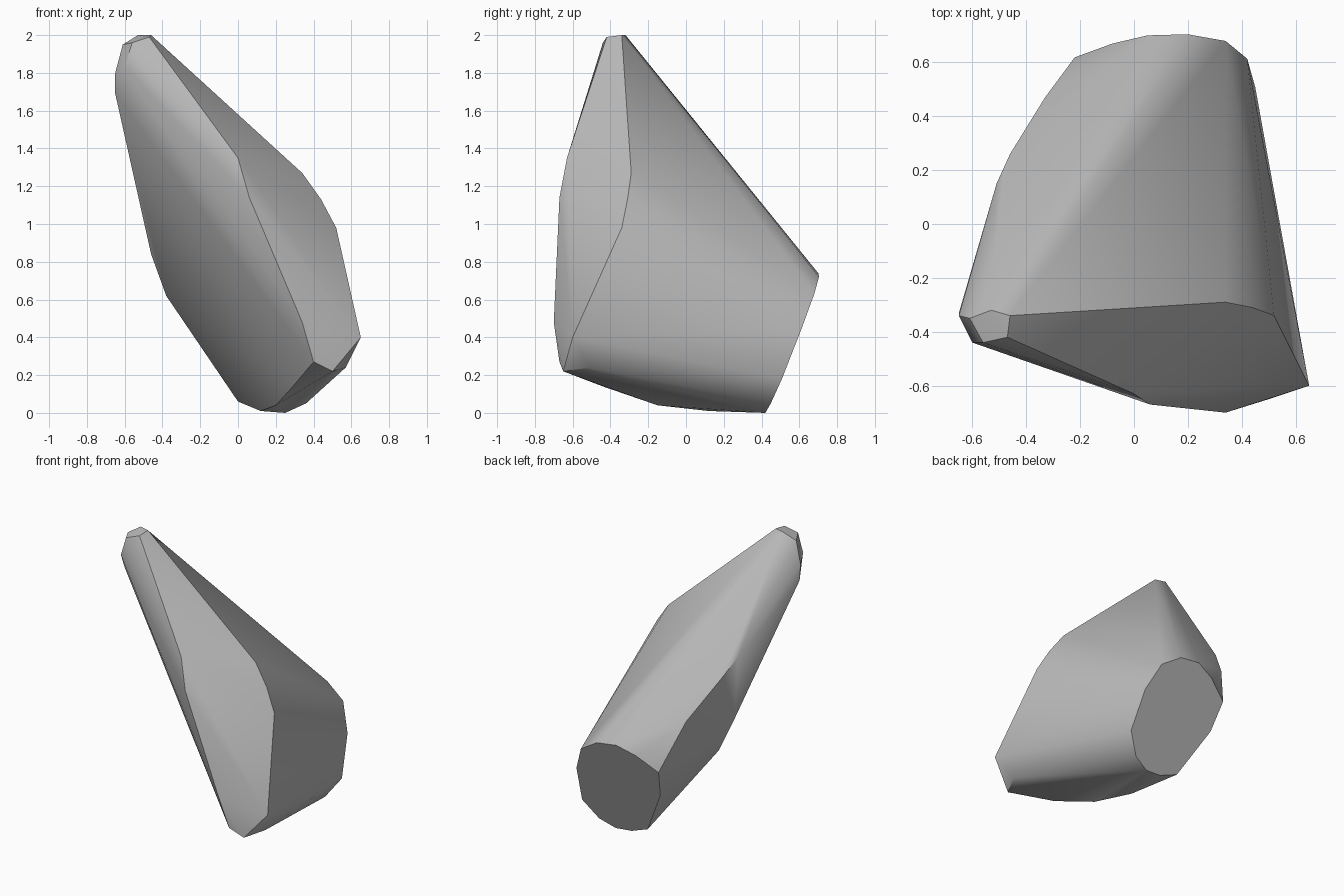
import bpy
import bmesh
import math
from mathutils import Vector

default_cube = bpy.data.objects.get("Cube")
if default_cube:
    bpy.data.objects.remove(default_cube, do_unlink=True)


def make_material(name, colour):
    material = bpy.data.materials.new(name)
    material.use_nodes = True
    material.diffuse_color = colour
    shader = material.node_tree.nodes["Principled BSDF"]
    shader.inputs["Base Color"].default_value = colour
    shader.inputs["Roughness"].default_value = 0.8
    return material


def back_facet(x, z):
    """Point on the slanted plane that cuts off the back of the stone."""
    return (x, 0.4 + 0.08 * x + 0.4 * z, z)


# Rim of the flat back facet, as x and z on its plane
back_rim = [back_facet(x, z) for x, z in (
    (.05, .74), (.2, .72), (.34, .63), (.42, .45), (.45, .18), (.36, .05),
    (.25, 0), (.13, .01), (0, .06), (-.18, .39), (-.22, .59), (-.08, .69))]

# Blunt tip at the top
tip = [(-.46, -.34, 2), (-.53, -.32, 2), (-.61, -.35, 1.95),
       (-.47, -.42, 1.99), (-.56, -.44, 1.96), (-.6, -.44, 1.83),
       (-.65, -.34, 1.8), (-.65, -.33, 1.69)]

# Ridge running down the front
front_ridge = [(0, -.63, 1.35), (.06, -.67, 1.14), (.34, -.7, .48),
               (.4, -.67, .27), (.5, -.65, .22)]

# Outer corners of the broad flat side
side_edge = [(.34, -.29, 1.27), (.44, -.31, 1.13), (.52, -.34, .98),
             (.65, -.6, .4), (.57, -.51, .24)]

# Rounded shoulder on the opposite side
shoulder = [(-.51, .15, 1.3), (-.46, .26, 1.18), (-.33, .47, .92),
            (-.46, .12, .84), (-.38, .18, .62)]

# Shallow curved underside
underside = [(.29, -.44, .14), (.2, -.15, .04), (.12, .12, .01),
             (.46, .01, .14)]


def build_hull(name, groups, material):
    """Wrap all points in a convex skin and merge nearly flat triangles."""
    bm = bmesh.new()
    for group in groups:
        for point in group:
            bm.verts.new(Vector(point))
    hull = bmesh.ops.convex_hull(bm, input=bm.verts)
    unused = {item for item in hull["geom_interior"] + hull["geom_unused"]
              if isinstance(item, bmesh.types.BMVert)}
    bmesh.ops.delete(bm, geom=list(unused), context="VERTS")
    bmesh.ops.dissolve_limit(bm, angle_limit=math.radians(1),
                             verts=bm.verts, edges=bm.edges)
    bmesh.ops.recalc_face_normals(bm, faces=bm.faces)
    mesh = bpy.data.meshes.new(name)
    bm.to_mesh(mesh)
    bm.free()
    mesh.materials.append(material)
    obj = bpy.data.objects.new(name, mesh)
    bpy.context.collection.objects.link(obj)
    return obj


stone_grey = make_material("stone_grey", (0.5, 0.5, 0.5, 1))
stone = build_hull("stone", (back_rim, tip, front_ridge, side_edge,
                             shoulder, underside), stone_grey)

# Smooth rounded areas, keep the facet edges crisp
bpy.ops.object.select_all(action="DESELECT")
stone.select_set(True)
bpy.context.view_layer.objects.active = stone
bpy.ops.object.shade_smooth_by_angle(angle=math.radians(30))
